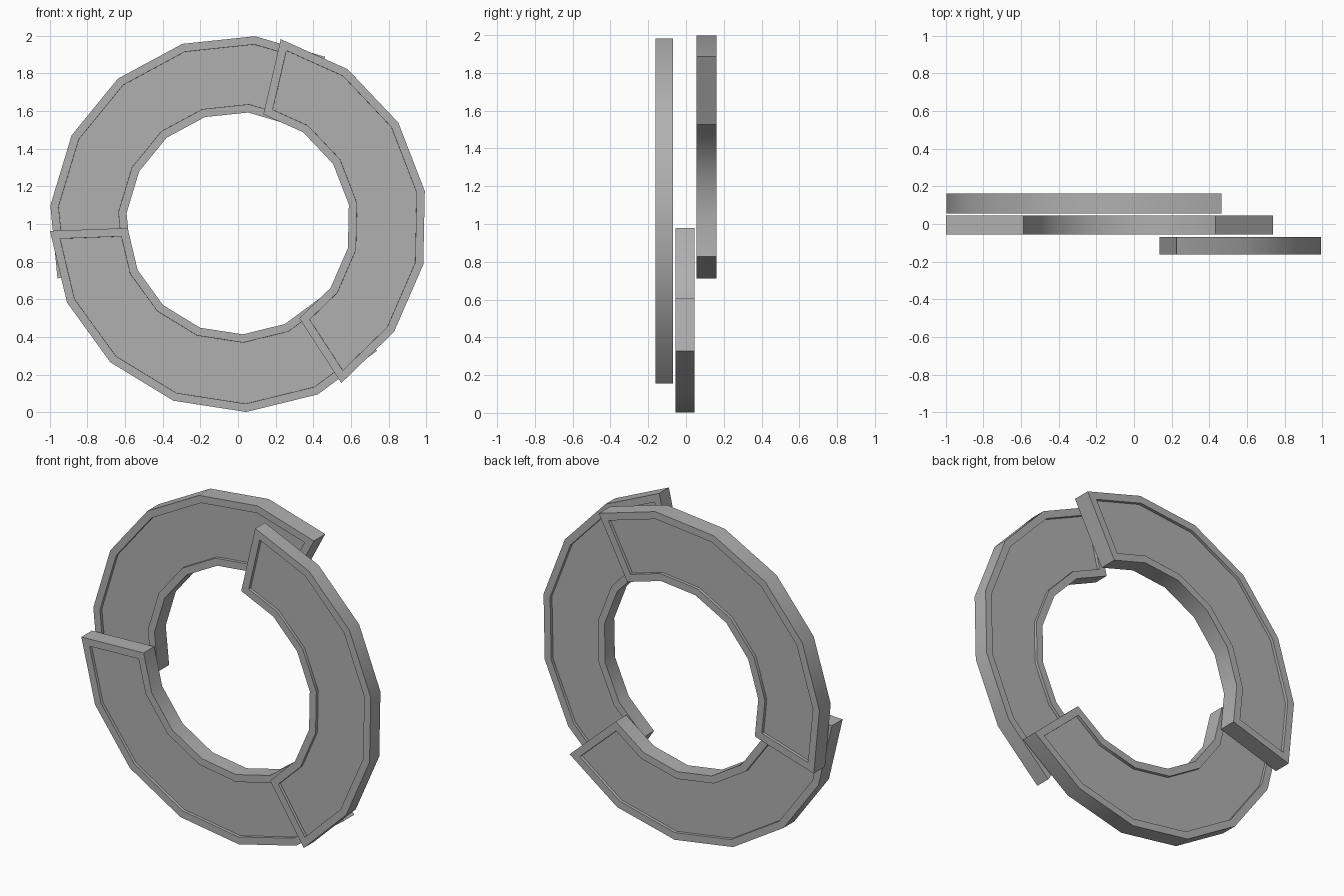
import bpy, bmesh
from math import radians, cos, sin
from mathutils import Vector

if "Cube" in bpy.data.objects:
    bpy.data.objects.remove(bpy.data.objects["Cube"])

grey = bpy.data.materials.new("dark_grey")
grey.diffuse_color = (0.435, 0.435, 0.435, 1)
grey.use_nodes = True
grey.node_tree.nodes["Principled BSDF"].inputs["Base Color"].default_value = grey.diffuse_color


def ring_segment(name, start, step, y0, y1, r_out, r_in, count=6, rim=0.043, depth=0.018):
    """Arc-shaped slab around (0, z=1) with a recessed panel on both flat sides."""
    angles = [radians(start + step * i) for i in range(count + 1)]
    outline = [(r_out * cos(a), 1 + r_out * sin(a)) for a in angles]
    outline += [(r_in * cos(a), 1 + r_in * sin(a)) for a in reversed(angles)]

    bm = bmesh.new()
    front = [bm.verts.new((x, y0, z)) for x, z in outline]
    back = [bm.verts.new((x, y1, z)) for x, z in outline]
    caps = [bm.faces.new(front), bm.faces.new(list(reversed(back)))]
    n = len(outline)
    for i in range(n):
        j = (i + 1) % n
        bm.faces.new((front[j], front[i], back[i], back[j]))
    bmesh.ops.recalc_face_normals(bm, faces=bm.faces)

    # raised rim, then the sunken panel
    for cap in caps:
        cap.normal_update()
        sink = Vector(cap.normal) * -depth
        bmesh.ops.inset_region(bm, faces=[cap], thickness=rim, use_even_offset=True)
        bmesh.ops.inset_region(bm, faces=[cap], thickness=0.0005, use_even_offset=True)
        bmesh.ops.translate(bm, verts=cap.verts[:], vec=sink)

    mesh = bpy.data.meshes.new(name)
    bm.to_mesh(mesh)
    bm.free()
    mesh.materials.append(grey)
    obj = bpy.data.objects.new(name, mesh)
    bpy.context.collection.objects.link(obj)
    bpy.ops.object.select_all(action='DESELECT')
    obj.select_set(True)
    bpy.context.view_layer.objects.active = obj
    bpy.ops.object.shade_smooth_by_angle(angle=radians(30))
    return obj


# three overlapping arcs, stacked front to back
ring_segment("front_arc", -57.0, 22.33, -0.162, -0.070, 1.008, 0.598)
ring_segment("middle_arc", 182.1, 22.6, -0.055, 0.045, 1.0, 0.587)
ring_segment("back_arc", 62.4, 22.4, 0.055, 0.162, 1.002, 0.595)
